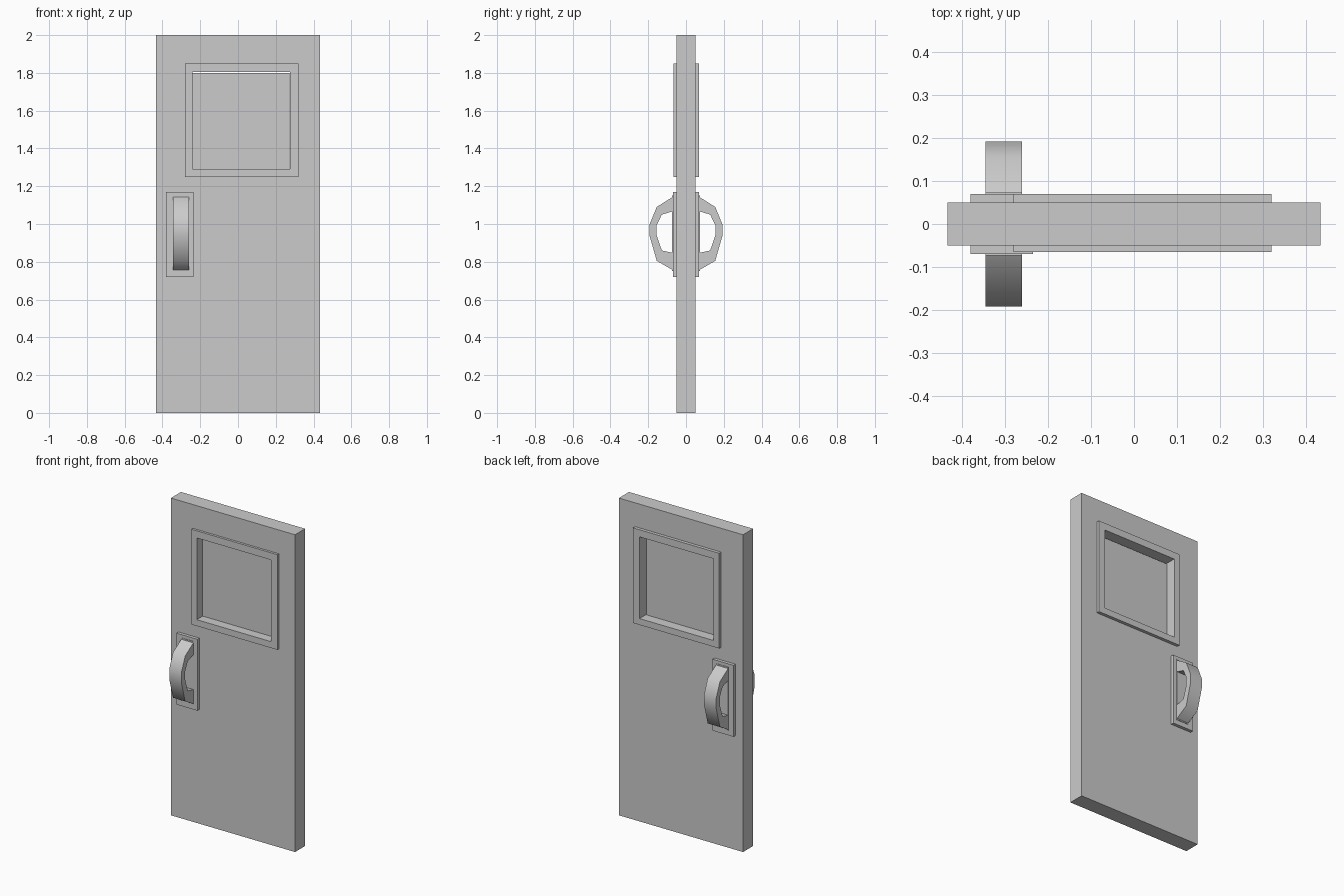
import bpy
import bmesh
import math

if "Cube" in bpy.data.objects:
    bpy.data.objects.remove(bpy.data.objects["Cube"], do_unlink=True)

grey = bpy.data.materials.new("painted grey")
grey.use_nodes = True
grey.diffuse_color = (0.6, 0.6, 0.6, 1)
grey.node_tree.nodes["Principled BSDF"].inputs["Base Color"].default_value = grey.diffuse_color


def finish(name, bm):
    bmesh.ops.recalc_face_normals(bm, faces=bm.faces)
    mesh = bpy.data.meshes.new(name)
    bm.to_mesh(mesh)
    bm.free()
    mesh.materials.append(grey)
    obj = bpy.data.objects.new(name, mesh)
    bpy.context.collection.objects.link(obj)
    return obj


def rect(x0, x1, z0, z1):
    return [(x0, z0), (x1, z0), (x1, z1), (x0, z1)]


def box(name, x0, x1, y0, y1, z0, z1):
    bm = bmesh.new()
    bmesh.ops.create_cube(bm, size=1)
    for v in bm.verts:
        v.co.x = x1 if v.co.x > 0 else x0
        v.co.y = y1 if v.co.y > 0 else y0
        v.co.z = z1 if v.co.z > 0 else z0
    return finish(name, bm)


def panel_with_opening(name, outer, inner, y0, y1):
    bm = bmesh.new()
    loops = [[bm.verts.new((x, y, z)) for x, z in shape]
             for shape, y in ((outer, y0), (outer, y1), (inner, y1), (inner, y0))]
    for a, b in zip(loops, loops[1:] + loops[:1]):
        for i in range(4):
            j = (i + 1) % 4
            bm.faces.new((a[i], a[j], b[j], b[i]))
    return finish(name, bm)


# Door leaf, window surround and the thin pane set in the middle
surround = rect(-0.28, 0.32, 1.25, 1.85)
opening = rect(-0.242, 0.275, 1.29, 1.805)
panel_with_opening("door_leaf", rect(-0.433, 0.433, 0, 2), surround, -0.05, 0.05)
panel_with_opening("window_surround", surround, opening, -0.065, 0.07)
box("window_pane", -0.242, 0.272, -0.006, 0.006, 1.29, 1.8)

# Curved pull handle, as matching outer and inner profiles of (distance, height)
outer_arc = [(0.06, 1.15), (0.155, 1.09), (0.192, 1.0), (0.192, 0.935), (0.155, 0.805), (0.06, 0.75)]
inner_arc = [(0.06, 1.07), (0.128, 1.05), (0.155, 0.995), (0.155, 0.94), (0.128, 0.86), (0.06, 0.845)]


def handle(name, side):
    bm = bmesh.new()
    rows = []
    for o, i in zip(outer_arc, inner_arc):
        corners = ((-0.345, o), (-0.26, o), (-0.26, i), (-0.345, i))
        rows.append([bm.verts.new((x, side * p[0], p[1])) for x, p in corners])
    for a, b in zip(rows, rows[1:]):
        for k in range(4):
            m = (k + 1) % 4
            bm.faces.new((a[k], a[m], b[m], b[k]))
    bm.faces.new(rows[0])
    bm.faces.new(rows[-1])
    obj = finish(name, bm)
    bpy.ops.object.select_all(action="DESELECT")
    obj.select_set(True)
    bpy.context.view_layer.objects.active = obj
    bpy.ops.object.shade_smooth_by_angle(angle=math.radians(45))


# Backing plate, handle and its foot strap on both faces
for face, side in (("front", -1), ("back", 1)):
    y0, y1 = sorted((side * 0.045, side * 0.07))
    box(face + "_handle_plate", -0.38, -0.235, y0, y1, 0.72, 1.17)
    y0, y1 = sorted((side * 0.06, side * 0.073))
    box(face + "_handle_strap", -0.345, -0.26, y0, y1, 0.75, 1.15)
    handle(face + "_handle", side)
